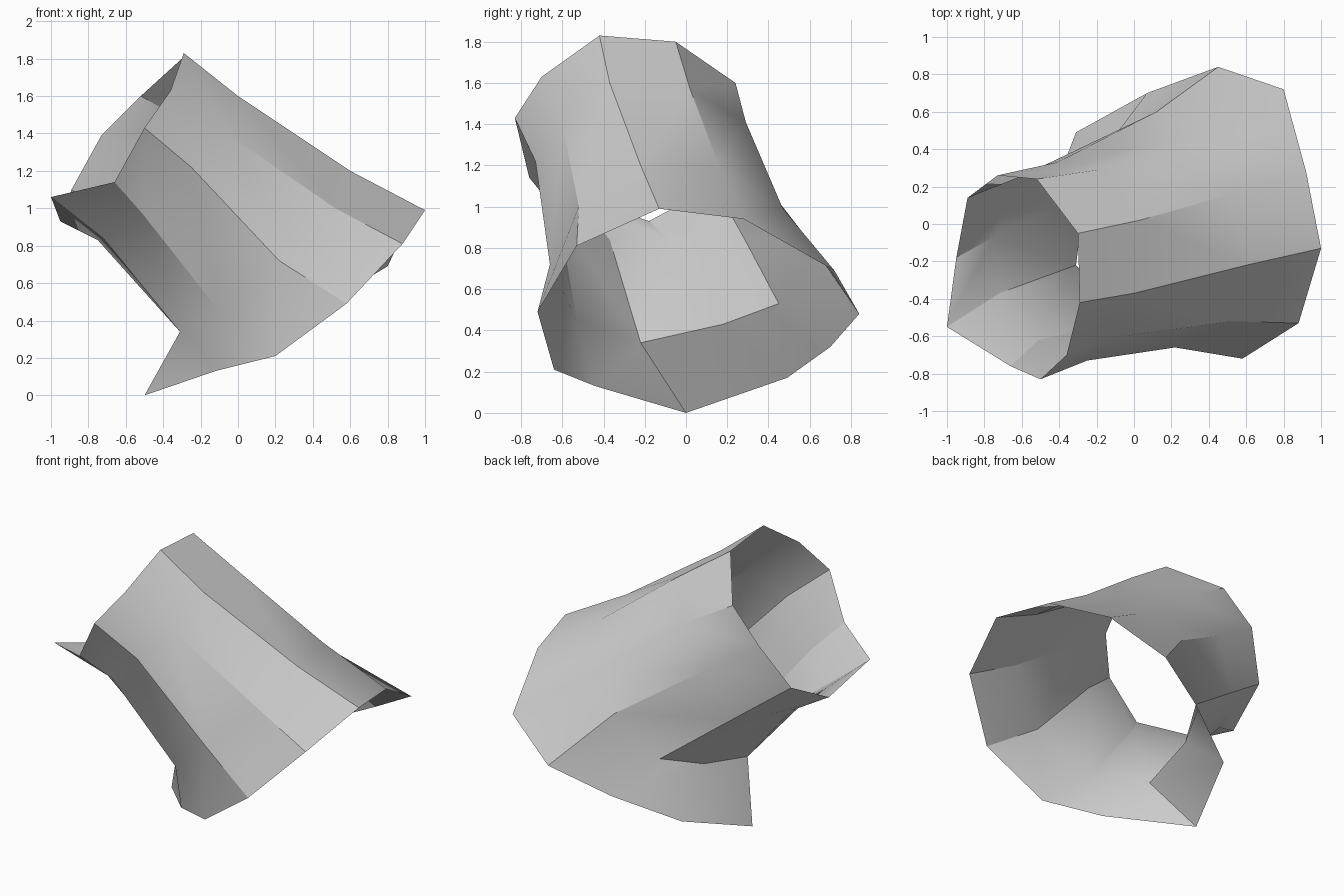
import bpy
import bmesh
from mathutils import Vector

# Remove the default object only
default_cube = bpy.data.objects.get("Cube")
if default_cube:
    bpy.data.objects.remove(default_cube, do_unlink=True)


def make_material(name, colour):
    material = bpy.data.materials.new(name)
    material.use_nodes = True
    material.diffuse_color = colour
    material.node_tree.nodes["Principled BSDF"].inputs["Base Color"].default_value = colour
    return material


def add_ring(mesh, points):
    """Add one cross-section, given in hundredths; repeated points share a vertex."""
    shared = {}
    ring = []
    for point in points:
        if point not in shared:
            shared[point] = mesh.verts.new(Vector(point) / 100)
        ring.append(shared[point])
    return ring


def bridge(mesh, lower, upper):
    """Join two cross-sections with quads, or triangles where corners coincide."""
    count = len(lower)
    for i in range(count):
        j = (i + 1) % count
        corners = [lower[i], lower[j], upper[j], upper[i]]
        unique = list(dict.fromkeys(corners))
        if len(unique) > 2:
            mesh.faces.new(unique)


# Flared lower opening with its hanging tongue
lower_rim = [
    (20, -64, 21), (58, -72, 49), (88, -53, 81), (100, -13, 99),
    (92, 28, 94), (80, 72, 69), (45, 84, 48), (7, 70, 32),
    (-31, 49, 17), (-50, 0, 0), (-12, -44, 13),
]

# Crease where the flare meets the tube
flare_crease = [
    (-10, -53, 45), (22, -66, 72), (52, -52, 100), (60, -22, 120),
    (52, 16, 120), (36, 47, 99), (12, 60, 83), (-12, 45, 53),
    (-26, 18, 43), (-31, -22, 34), (-31, -22, 34),
]

# Narrow part of the tube
neck = [
    (-51, -62, 97), (-25, -73, 122), (-6, -60, 140), (0, -37, 160),
    (3, 2, 157), (-19, 29, 141), (-41, 33, 118), (-55, 28, 85),
    (-68, 10, 84), (-75, -7, 83), (-72, -37, 84),
]

# Upper opening with its pointed lip
upper_rim = [
    (-66, -76, 114), (-50, -83, 143), (-36, -70, 163), (-29, -42, 183),
    (-30, -5, 180), (-52, 24, 160), (-73, 26, 139), (-89, 14, 110),
    (-89, 14, 110), (-95, -18, 93), (-100, -55, 106),
]

# Open tilted tube skinned over the cross-sections
mesh = bmesh.new()
rings = [add_ring(mesh, points) for points in (lower_rim, flare_crease, neck, upper_rim)]
for lower, upper in zip(rings, rings[1:]):
    bridge(mesh, lower, upper)
bmesh.ops.recalc_face_normals(mesh, faces=mesh.faces)

data = bpy.data.meshes.new("open_tube")
mesh.to_mesh(data)
mesh.free()
data.materials.append(make_material("plain_grey", (0.6, 0.6, 0.6, 1.0)))
tube = bpy.data.objects.new("open_tube", data)
bpy.context.collection.objects.link(tube)

# Smooth gentle bends, keep the creases crisp
bpy.ops.object.select_all(action="DESELECT")
tube.select_set(True)
bpy.context.view_layer.objects.active = tube
bpy.ops.object.shade_smooth_by_angle(angle=0.52)
